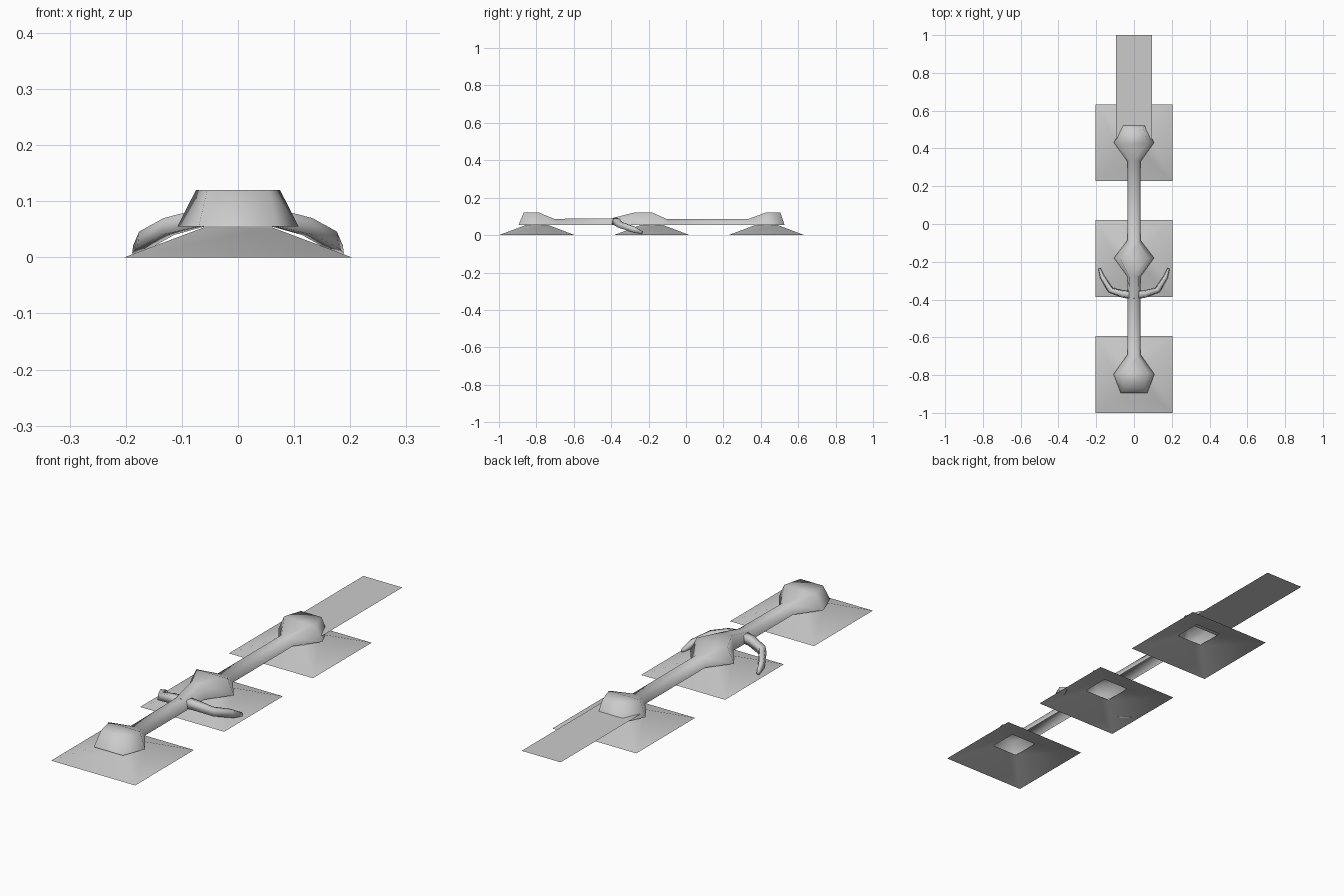
import bpy
from mathutils import Vector

if "Cube" in bpy.data.objects:
    bpy.data.objects.remove(bpy.data.objects["Cube"])


def make(name, verts, faces, smooth=True):
    mesh = bpy.data.meshes.new(name)
    mesh.from_pydata(verts, [], faces)
    ob = bpy.data.objects.new(name, mesh)
    bpy.context.collection.objects.link(ob)
    for p in mesh.polygons:
        p.use_smooth = smooth
    return ob


def loft(name, rings, closed):
    # skin equal-sized rings and cap both ends
    n = len(rings[0])
    verts = [v for r in rings for v in r]
    faces = []
    for i in range(len(rings) - 1):
        for j in range(n if closed else n - 1):
            k = (j + 1) % n
            faces.append((i * n + j, (i + 1) * n + j, (i + 1) * n + k, i * n + k))
    faces.append(tuple(range(n)))
    last = (len(rings) - 1) * n
    faces.append(tuple(range(last + n - 1, last - 1, -1)))
    return make(name, verts, faces)


# Sloped square bases, open in the middle and underneath
for i, cy in enumerate((-0.797, -0.183, 0.43)):
    verts = []
    for h, z in ((0.203, 0.0), (0.062, 0.053)):
        verts += [(-h, cy - h, z), (h, cy - h, z), (h, cy + h, z), (-h, cy + h, z)]
    faces = [(j, (j + 1) % 4, 4 + (j + 1) % 4, 4 + j) for j in range(4)]
    make(f"base_plate_{i + 1}", verts, faces)

# Long bar with three knobs: bottom y, bottom half width, top y, top half width, top z
stations = [
    (-0.895, 0.070, -0.868, 0.055, 0.12),
    (-0.795, 0.108, -0.785, 0.075, 0.12),
    (-0.690, 0.034, -0.705, 0.024, 0.087),
    (-0.400, 0.034, -0.400, 0.024, 0.090),
    (-0.280, 0.034, -0.280, 0.026, 0.12),
    (-0.180, 0.106, -0.180, 0.075, 0.12),
    (-0.085, 0.034, -0.105, 0.024, 0.087),
    (0.330, 0.034, 0.335, 0.024, 0.087),
    (0.430, 0.106, 0.425, 0.075, 0.12),
    (0.527, 0.060, 0.505, 0.050, 0.12),
]
rings = [[(-wb, yb, 0.055), (-wt, yt, zt), (wt, yt, zt), (wb, yb, 0.055)]
         for yb, wb, yt, wt, zt in stations]
loft("knobbed_bar", rings, closed=False)

# Curved side arms: centre x, y, z, half width, half height
path = [
    (0.00, -0.377, 0.076, 0.024, 0.016),
    (0.06, -0.370, 0.072, 0.020, 0.016),
    (0.125, -0.350, 0.055, 0.017, 0.015),
    (0.168, -0.280, 0.031, 0.013, 0.015),
    (0.183, -0.235, 0.014, 0.006, 0.007),
]
for side, sx in (("right", 1), ("left", -1)):
    pts = [Vector((sx * p[0], p[1], p[2])) for p in path]
    rings = []
    for i, c in enumerate(pts):
        d = pts[min(i + 1, len(pts) - 1)] - pts[max(i - 1, 0)]
        s = Vector((d.y, -d.x, 0)).normalized()
        w, h = path[i][3:]
        up = Vector((0, 0, h))
        rings.append([c - s * w - up, c - s * w * 0.7 + up,
                      c + s * w * 0.7 + up, c + s * w - up])
    loft(f"arm_{side}", rings, closed=True)

# Flat tail strip
make("tail_strip", [(-0.094, 0.45, 0.072), (0.094, 0.45, 0.072),
                    (0.094, 1.0, 0.072), (-0.094, 1.0, 0.072)], [(0, 1, 2, 3)])

# Face outward on all lofted parts
import bmesh
for ob in bpy.data.objects:
    if ob.name.startswith(("arm", "knobbed")):
        bm = bmesh.new()
        bm.from_mesh(ob.data)
        bmesh.ops.recalc_face_normals(bm, faces=bm.faces)
        bm.to_mesh(ob.data)
        bm.free()
